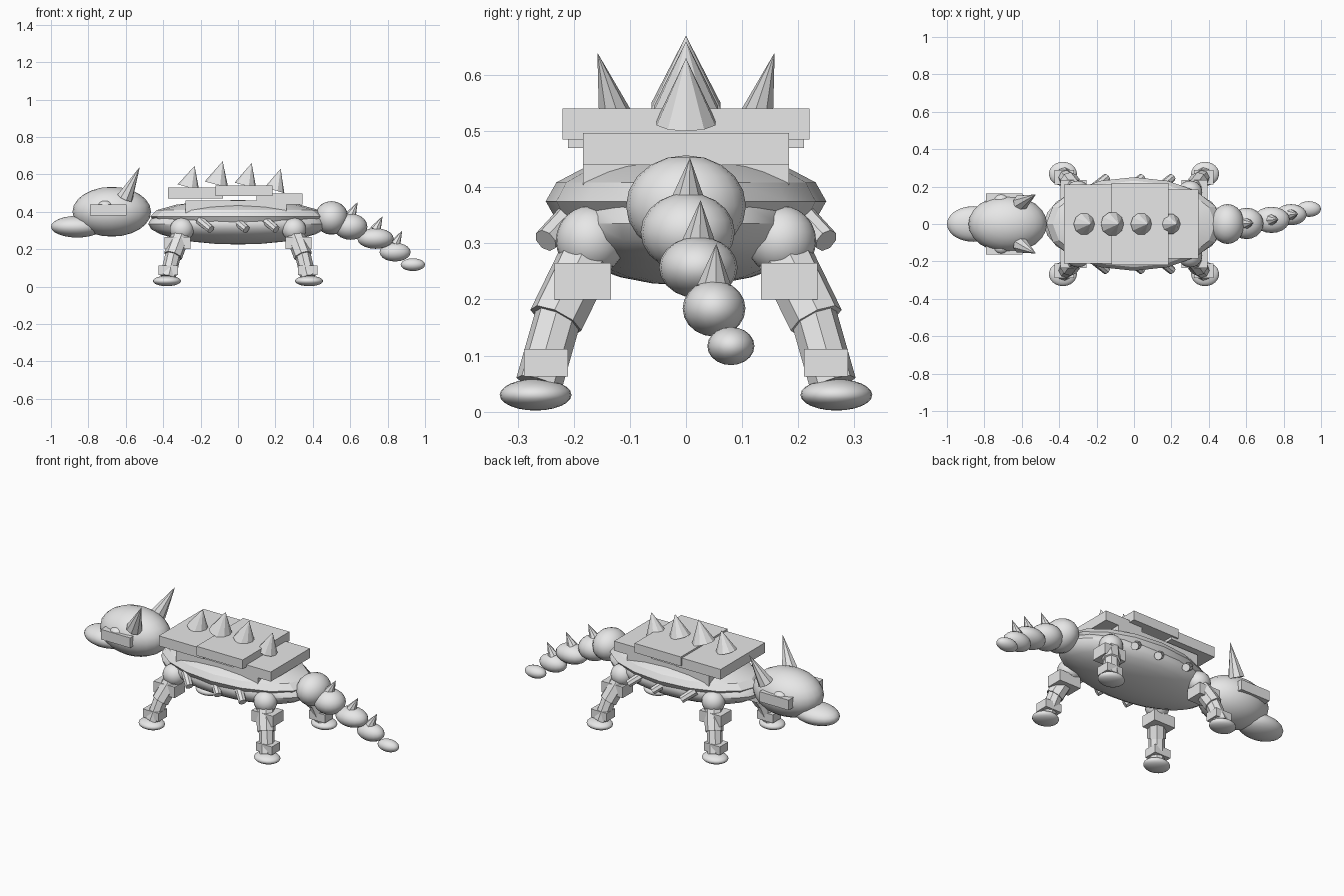
import bpy
from math import radians
from mathutils import Vector

if "Cube" in bpy.data.objects:
    bpy.data.objects.remove(bpy.data.objects["Cube"], do_unlink=True)

GREY = (0.8, 0.8, 0.8, 1)
stone = bpy.data.materials.new("stone_grey")
stone.use_nodes = True
stone.diffuse_color = GREY
stone.node_tree.nodes["Principled BSDF"].inputs["Base Color"].default_value = GREY


def finish(name, angle=None):
    ob = bpy.context.object
    ob.name = name
    ob.data.materials.append(stone)
    if angle:
        bpy.ops.object.transform_apply(location=False, rotation=False, scale=True)
        bpy.ops.object.shade_smooth_by_angle(angle=radians(angle))
    return ob


def ball(name, centre, radii, segments=24, rings=12, angle=40):
    bpy.ops.mesh.primitive_uv_sphere_add(segments=segments, ring_count=rings, radius=1, location=centre)
    bpy.context.object.scale = radii
    return finish(name, angle)


def box(name, x, y, z):
    spans = (x, y, z)
    bpy.ops.mesh.primitive_cube_add(size=1, location=[(a + b) / 2 for a, b in spans])
    bpy.context.object.scale = [b - a for a, b in spans]
    return finish(name)


def rod(name, start, end, r1, r2, sides=8):
    start, end = Vector(start), Vector(end)
    axis = end - start
    bpy.ops.mesh.primitive_cone_add(vertices=sides, radius1=r1, radius2=r2, depth=axis.length,
                                    location=(start + end) / 2,
                                    rotation=axis.to_track_quat("Z", "Y").to_euler())
    return finish(name)


# Trunk: smooth belly under a faceted shell
ball("belly", (0, 0, 0.335), (0.48, 0.235, 0.11))
ball("shell", (0, 0, 0.375), (0.47, 0.25, 0.088), 16, 8, 20)

# Back armour
box("front_plate", (-0.375, -0.08), (-0.21, 0.21), (0.47, 0.53))
box("middle_plate", (-0.12, 0.185), (-0.22, 0.22), (0.485, 0.54))
box("rear_plate", (0.1, 0.345), (-0.184, 0.184), (0.44, 0.497))
box("plate_support", (-0.28, 0.26), (-0.184, 0.184), (0.39, 0.46))
for i, (x, z, r, tip) in enumerate([(-0.265, 0.53, 0.06, 0.645), (-0.115, 0.545, 0.065, 0.67),
                                    (0.04, 0.54, 0.06, 0.66), (0.195, 0.515, 0.055, 0.63)]):
    rod(f"back_spike_{i + 1}", (x, 0, z), (x + 0.033, 0, tip), r, 0, 10)

# Head
ball("head", (-0.675, 0, 0.4), (0.21, 0.152, 0.133))
ball("snout", (-0.86, 0, 0.32), (0.14, 0.095, 0.058))
box("brow_plate", (-0.79, -0.597), (-0.163, 0.163), (0.38, 0.44))

# Paired parts
for side, s in (("left", 1), ("right", -1)):
    ball(f"{side}_eye", (-0.71, s * 0.125, 0.43), (0.04, 0.035, 0.03), 16, 8)
    rod(f"{side}_horn", (-0.605, s * 0.112, 0.475), (-0.525, s * 0.158, 0.64), 0.045, 0, 8)
    for i, x in enumerate((-0.19, 0, 0.16)):
        rod(f"{side}_stud_{i + 1}", (x - 0.015, s * 0.2, 0.355), (x + 0.045, s * 0.25, 0.305), 0.025, 0.022, 8)

# Legs: mirrored front to back and left to right
for end, e in (("front", -1), ("rear", 1)):
    for side, s in (("left", 1), ("right", -1)):
        name = f"{end}_{side}"

        def at(x, y, z):
            return (e * x, s * y, z)

        def block(part, x, y, z):
            box(f"{name}_{part}", sorted((e * x[0], e * x[1])), sorted((s * y[0], s * y[1])), z)

        ball(f"{name}_hip", at(0.3, 0.17, 0.305), (0.065, 0.062, 0.062))
        rod(f"{name}_upper_leg", at(0.3, 0.17, 0.29), at(0.348, 0.232, 0.163), 0.05, 0.05)
        rod(f"{name}_lower_leg", at(0.342, 0.222, 0.19), at(0.375, 0.262, 0.05), 0.042, 0.042)
        block("knee_guard", (0.254, 0.393), (0.134, 0.234), (0.2, 0.265))
        block("ankle_guard", (0.32, 0.425), (0.21, 0.289), (0.063, 0.112))
        ball(f"{name}_foot", at(0.38, 0.268, 0.03), (0.075, 0.064, 0.028))

# Tail: shrinking balls, spikes on the middle three
tail = [((0.5, 0, 0.367), (0.09, 0.107, 0.09)), ((0.602, 0.003, 0.32), (0.09, 0.084, 0.07)),
        ((0.735, 0.022, 0.257), (0.097, 0.07, 0.055)), ((0.84, 0.05, 0.184), (0.083, 0.056, 0.05)),
        ((0.935, 0.08, 0.117), (0.065, 0.042, 0.034))]
for i, (c, r) in enumerate(tail):
    ball(f"tail_ball_{i + 1}", c, r, 20, 10)
    if 0 < i < 4:
        top = Vector((c[0], c[1], c[2] + r[2] * 0.85))
        rod(f"tail_spike_{i}", top, top + Vector((0.038, 0.004, 0.073)), 0.03, 0, 8)
